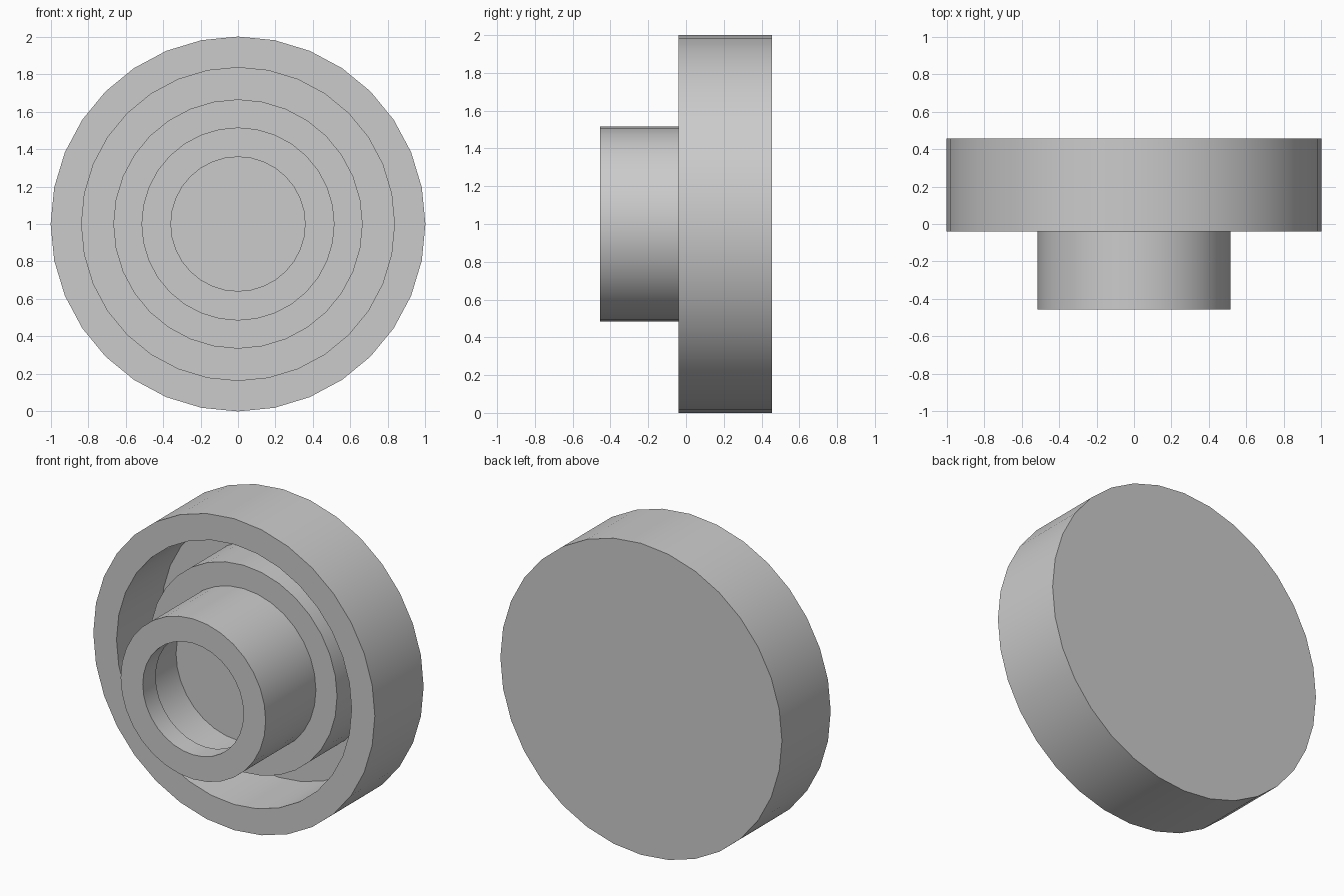
import bpy, bmesh, math
from mathutils import Vector

cube = bpy.data.objects.get("Cube")
if cube:
    bpy.data.objects.remove(cube, do_unlink=True)

SIDES = 32
CENTRE = Vector((0, 0, 1))

grey = bpy.data.materials.new("plain grey")
grey.use_nodes = True
grey.diffuse_color = (0.6, 0.6, 0.6, 1)
grey.node_tree.nodes["Principled BSDF"].inputs["Base Color"].default_value = (0.6, 0.6, 0.6, 1)


def lathe(name, profile, material):
    """Turn (radius, y) points round the y axis into a closed solid."""
    bm = bmesh.new()
    verts = [bm.verts.new(CENTRE + Vector((0, y, r))) for r, y in profile]
    edges = [bm.edges.new(pair) for pair in zip(verts, verts[1:])]
    bmesh.ops.spin(bm, geom=verts + edges, cent=CENTRE, axis=(0, 1, 0),
                   angle=math.tau, steps=SIDES)
    bmesh.ops.remove_doubles(bm, verts=bm.verts, dist=0.0005)
    bmesh.ops.recalc_face_normals(bm, faces=bm.faces)
    mesh = bpy.data.meshes.new(name)
    bm.to_mesh(mesh)
    bm.free()
    mesh.materials.append(material)
    obj = bpy.data.objects.new(name, mesh)
    bpy.context.collection.objects.link(obj)
    bpy.ops.object.select_all(action="DESELECT")
    obj.select_set(True)
    bpy.context.view_layer.objects.active = obj
    bpy.ops.object.shade_smooth_by_angle(angle=math.radians(30))
    return obj


BACK, RIM, GROOVE, STEP, HUB = 0.455, -0.04, 0.415, 0.055, -0.455
profile = [
    # back disc and outer rim
    (0, BACK), (1.0, BACK), (1.0, RIM), (0.835, RIM),
    # deep ring groove and raised step
    (0.835, GROOVE), (0.665, GROOVE), (0.665, STEP), (0.515, STEP),
    # hub tube with its lip
    (0.515, HUB), (0.358, HUB), (0.358, -0.325),
    # wider pocket behind the lip
    (0.44, -0.325), (0.44, 0.0), (0, 0.0),
]
lathe("wheel_body", profile, grey)
